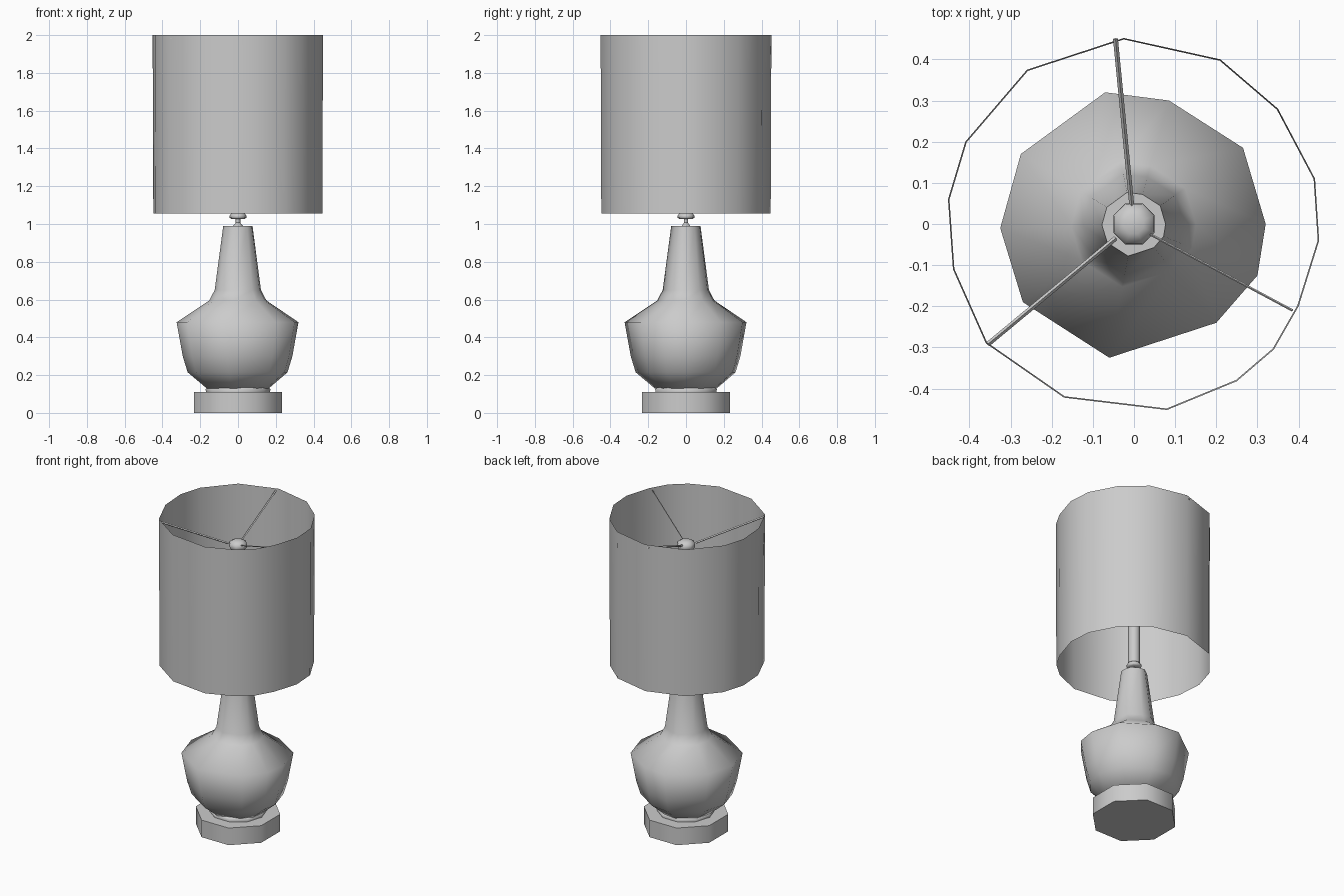
import bpy, bmesh, math
from mathutils import Vector

if "Cube" in bpy.data.objects:
    bpy.data.objects.remove(bpy.data.objects["Cube"])

mat = bpy.data.materials.new("lamp grey")
mat.diffuse_color = (0.6, 0.6, 0.6, 1)
mat.use_nodes = True
mat.node_tree.nodes["Principled BSDF"].inputs["Base Color"].default_value = mat.diffuse_color


def finish(name, bm, angle):
    mesh = bpy.data.meshes.new(name)
    bm.to_mesh(mesh)
    bm.free()
    mesh.materials.append(mat)
    ob = bpy.data.objects.new(name, mesh)
    bpy.context.collection.objects.link(ob)
    bpy.ops.object.select_all(action='DESELECT')
    ob.select_set(True)
    bpy.context.view_layer.objects.active = ob
    bpy.ops.object.shade_smooth_by_angle(angle=math.radians(angle))
    return ob


def loft(name, outline, levels, caps=True, angle=65):
    """Stack scaled copies of a counter-clockwise outline; levels are (z, scale)."""
    bm = bmesh.new()
    rings = [[bm.verts.new((x * s, y * s, z)) for x, y in outline] for z, s in levels]
    n = len(outline)
    for a, b in zip(rings, rings[1:]):
        for i in range(n):
            j = (i + 1) % n
            bm.faces.new((a[i], a[j], b[j], b[i]))
    if caps:
        bm.faces.new(rings[0][::-1])
        bm.faces.new(rings[-1])
    return finish(name, bm, angle)


def ngon(n, turn=0.0):
    return [(math.cos(math.tau * i / n + turn), math.sin(math.tau * i / n + turn))
            for i in range(n)]


def rod(name, start, end, r, sides=4):
    start, end = Vector(start), Vector(end)
    d = end - start
    bm = bmesh.new()
    bmesh.ops.create_cone(bm, cap_ends=True, segments=sides, radius1=r, radius2=r,
                          depth=d.length)
    ob = finish(name, bm, 30)
    ob.rotation_mode = 'QUATERNION'
    ob.rotation_quaternion = d.to_track_quat('Z', 'Y')
    ob.location = (start + end) / 2
    return ob


# plinth and the narrow collar above it
loft("base", ngon(8, math.pi / 8), [(0, 0.252), (0.11, 0.252)], angle=60)
loft("base_collar", ngon(10), [(0.105, 0.168), (0.125, 0.172), (0.135, 0.16)], angle=60)

# faceted vase body with tapered neck
body_outline = [(-0.07, 0.32), (-0.275, 0.17), (-0.325, -0.01), (-0.27, -0.19),
                (-0.06, -0.325), (0.20, -0.24), (0.30, -0.125), (0.32, 0.0),
                (0.265, 0.185), (0.085, 0.30)]
loft("body", body_outline, [(0.13, 0.51), (0.215, 0.82), (0.30, 0.90), (0.48, 1.0),
                            (0.595, 0.47), (0.65, 0.38), (0.99, 0.24)], angle=75)

# socket on the neck, lamp stem and hub
loft("neck_cap", ngon(6), [(0.985, 0.03), (1.012, 0.008)])
loft("socket_pin", ngon(6), [(1.0, 0.012), (1.04, 0.012)])
loft("socket_ring", ngon(8), [(1.027, 0.035), (1.033, 0.044), (1.045, 0.044), (1.055, 0.036)])
loft("stem", ngon(8), [(1.05, 0.036), (1.80, 0.036)])
loft("hub", ngon(8, math.pi / 8), [(1.79, 0.04), (1.81, 0.054), (1.835, 0.052), (1.85, 0.025)])

# open, single-walled shade
shade_outline = [(-0.025, 0.452), (-0.26, 0.375), (-0.41, 0.20), (-0.452, 0.06),
                 (-0.44, -0.11), (-0.36, -0.29), (-0.17, -0.422), (0.08, -0.452),
                 (0.25, -0.382), (0.34, -0.305), (0.40, -0.20), (0.45, -0.04),
                 (0.44, 0.11), (0.35, 0.28), (0.21, 0.40)]
loft("shade", shade_outline, [(1.055, 0.992), (2.0, 1.0)], caps=False)

# three spokes from hub to the top rim of the shade
rod("spoke_back", (-0.005, 0.04, 1.83), (-0.045, 0.45, 1.985), 0.006)
rod("spoke_left", (-0.045, -0.035, 1.83), (-0.355, -0.292, 1.985), 0.006)
rod("spoke_right", (0.03, -0.02, 1.83), (0.385, -0.21, 1.985), 0.003)
